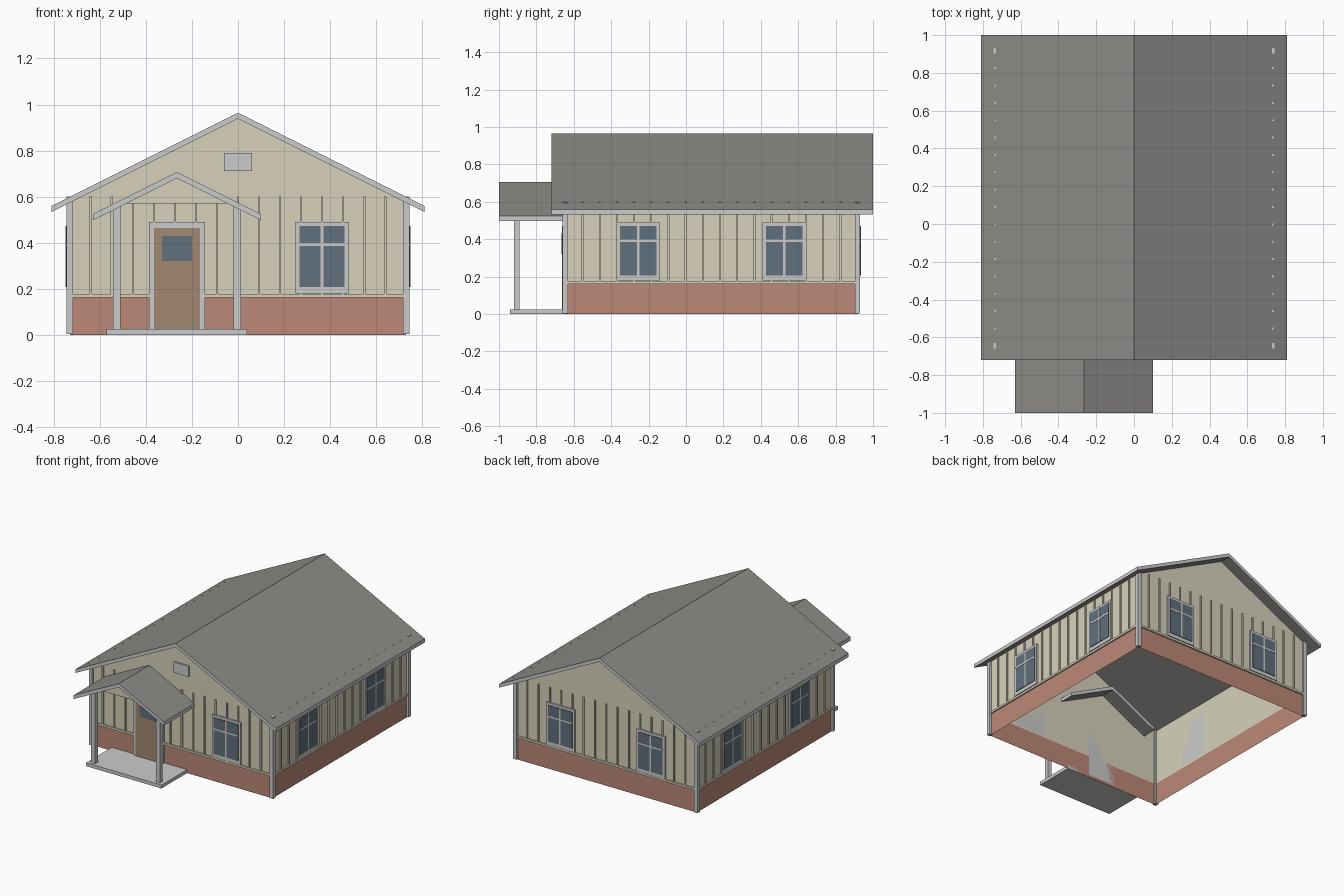
import bpy, bmesh

if "Cube" in bpy.data.objects:
    bpy.data.objects.remove(bpy.data.objects["Cube"])

X, Y0, Y1 = 0.73, -0.645, 0.917      # wall planes
RIDGE, SLOPE, THICK = 0.965, 0.5, 0.027
BRICK_TOP, POST_TOP = 0.162, 0.60


def material(name, rgb):
    m = bpy.data.materials.new(name)
    m.diffuse_color = (*rgb, 1)
    m.use_nodes = True
    m.node_tree.nodes["Principled BSDF"].inputs["Base Color"].default_value = m.diffuse_color
    return m


SIDING = material("cream_siding", (0.68, 0.64, 0.50))
BRICK = material("red_brick", (0.50, 0.25, 0.18))
TRIM = material("pale_trim", (0.55, 0.55, 0.57))
ROOF = material("roof_grey", (0.27, 0.26, 0.245))
GLASS = material("window_glass", (0.12, 0.16, 0.20))
WOOD = material("door_wood", (0.36, 0.25, 0.17))
STONE = material("concrete", (0.60, 0.60, 0.58))


def finish(name, bm, *mats):
    mesh = bpy.data.meshes.new(name)
    bm.to_mesh(mesh)
    bm.free()
    for m in mats:
        mesh.materials.append(m)
    ob = bpy.data.objects.new(name, mesh)
    bpy.context.collection.objects.link(ob)
    return ob


def boxes(name, mat, items):
    """One object from boxes given as (x0, x1, y0, y1, z0, z1)."""
    bm = bmesh.new()
    for b in items:
        vs = bmesh.ops.create_cube(bm, size=1)["verts"]
        for v in vs:
            for i in range(3):
                lo, hi = sorted(b[2 * i:2 * i + 2])
                v.co[i] = (lo + hi) / 2 + v.co[i] * (hi - lo)
    return finish(name, bm, mat)


def on_wall(wall, u0, u1, d0, d1, z0, z1):
    """Box on a wall: u runs along it, d sticks out of it."""
    if wall == "front":
        return (u0, u1, Y0 - d0, Y0 - d1, z0, z1)
    if wall == "back":
        return (u0, u1, Y1 + d0, Y1 + d1, z0, z1)
    s = 1 if wall == "right" else -1
    return (s * (X + d0), s * (X + d1), u0, u1, z0, z1)


def prism(name, profile, y0, y1, *mats):
    """Closed solid from an x-z profile."""
    bm = bmesh.new()
    f = bm.faces.new([bm.verts.new((x, y0, z)) for x, z in profile])
    ext = bmesh.ops.extrude_face_region(bm, geom=[f])
    for v in ext["geom"]:
        if isinstance(v, bmesh.types.BMVert):
            v.co.y = y1
    bmesh.ops.recalc_face_normals(bm, faces=bm.faces)
    if len(mats) > 1:    # sloping faces get the second material
        for f in bm.faces:
            if abs(f.normal.z) > 0.5:
                f.material_index = 1
    return finish(name, bm, *mats)


def gable_roof(name, cx, half, ridge, y0, y1):
    drop = half * SLOPE
    pts = [(cx - half, ridge - drop), (cx, ridge), (cx + half, ridge - drop),
           (cx + half, ridge - drop - THICK), (cx, ridge - THICK),
           (cx - half, ridge - drop - THICK)]
    return prism(name, pts, y0, y1, TRIM, ROOF)


# Open shell walls: no floor and no ceiling
def shell(name, mat, z0, z1, gable):
    bm = bmesh.new()
    ends = []
    for y in (Y0, Y1):
        pts = [(-X, z0), (X, z0), (X, z1)] + ([(0, gable)] if gable else []) + [(-X, z1)]
        vs = [bm.verts.new((x, y, z)) for x, z in pts]
        bm.faces.new(vs if y == Y0 else vs[::-1])
        ends.append(vs)
    a, b = ends
    bm.faces.new((a[1], b[1], b[2], a[2]))
    bm.faces.new((b[0], a[0], a[-1], b[-1]))
    return finish(name, bm, mat)


soffit = RIDGE - THICK
shell("brick_base", BRICK, 0, BRICK_TOP, None)
shell("siding_walls", SIDING, BRICK_TOP, soffit - X * SLOPE, soffit)

# Roofs (the porch roof runs a little way into the house)
gable_roof("main_roof", 0, 0.81, RIDGE, -0.72, 1.0)
PX = -0.265
gable_roof("porch_roof", PX, 0.365, 0.707, -1.0, -0.54)
prism("porch_gable", [(PX - 0.22, 0.57), (PX + 0.22, 0.57), (PX, 0.68)],
      -0.915, -0.895, SIDING)

# Corner posts
boxes("corner_posts", TRIM,
      [(s * 0.717, s * 0.745, y - 0.014, y + 0.014, 0.004, POST_TOP)
       for s in (-1, 1) for y in (Y0, Y1)])

# Battens and the ledge above the brick
battens, ledge = [], []
for wall in ("front", "back", "left", "right"):
    lo, hi, n = (-X, X, 16) if wall in ("front", "back") else (Y0, Y1, 17)
    for i in range(1, n):
        u = lo + (hi - lo) * i / n
        battens.append(on_wall(wall, u - 0.005, u + 0.005, 0, 0.009, 0.176, POST_TOP))
    spans = [(lo, -0.385), (-0.145, hi)] if wall == "front" else [(lo, hi)]
    ledge += [on_wall(wall, a, b, 0, 0.01, BRICK_TOP, 0.177) for a, b in spans]
boxes("battens", SIDING, battens)
boxes("brick_ledge", SIDING, ledge)

# Windows
frames, panes, bars = [], [], []
for wall, u in (("front", 0.365), ("back", -0.365), ("back", 0.365),
                ("right", -0.255), ("right", 0.525), ("left", -0.255), ("left", 0.525)):
    frames.append(on_wall(wall, u - 0.115, u + 0.115, 0, 0.013, 0.18, 0.49))
    panes.append(on_wall(wall, u - 0.098, u + 0.098, 0.001, 0.017, 0.207, 0.472))
    bars.append(on_wall(wall, u - 0.006, u + 0.006, 0.002, 0.019, 0.207, 0.472))
    bars.append(on_wall(wall, u - 0.098, u + 0.098, 0.002, 0.0188, 0.385, 0.398))
boxes("window_frames", TRIM, frames)
boxes("window_panes", GLASS, panes)
boxes("window_bars", TRIM, bars)

# Front door and gable vent
boxes("door_frame", TRIM, [on_wall("front", -0.387, -0.143, 0, 0.013, 0.02, 0.49)])
boxes("door", WOOD, [on_wall("front", -0.365, -0.165, 0.001, 0.017, 0.022, 0.465)])
boxes("door_pane", GLASS, [on_wall("front", -0.33, -0.2, 0.002, 0.02, 0.32, 0.43)])
boxes("gable_vent", TRIM, [on_wall("front", -0.06, 0.06, 0, 0.012, 0.712, 0.79)])

# Porch slab and posts
boxes("porch_slab", STONE, [(-0.57, 0.04, -0.94, Y0, 0, 0.025)])
boxes("porch_posts", TRIM, [(PX + s * 0.262 - 0.016, PX + s * 0.262 + 0.016,
                             -0.92, -0.889, 0.025, 0.558) for s in (-1, 1)])
